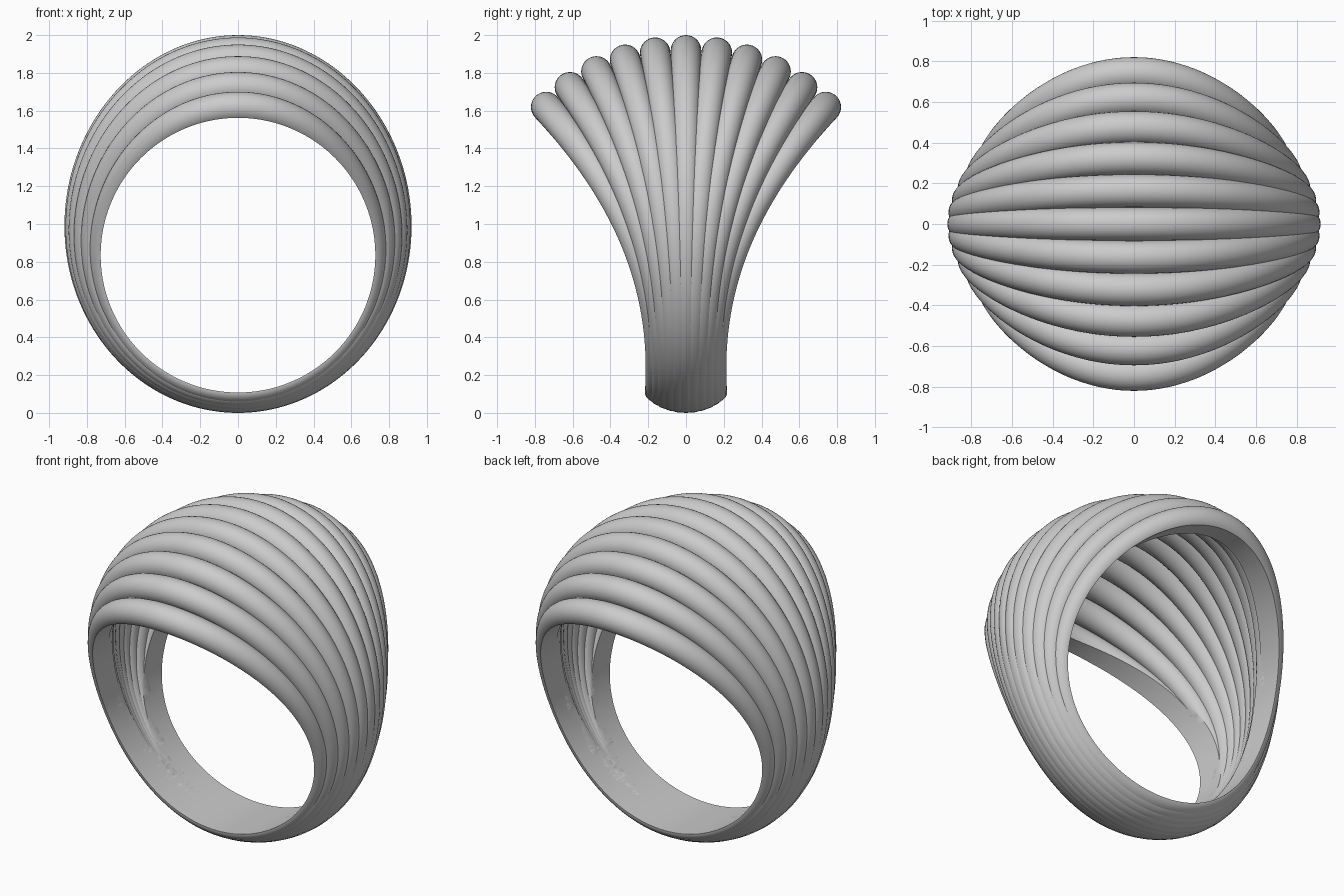
import bpy, bmesh
from math import sin, cos, pi, radians
from mathutils import Vector

if "Cube" in bpy.data.objects:
    bpy.data.objects.remove(bpy.data.objects["Cube"])

RIBS = 5              # ribs on each side of the middle one
STEP = radians(8.85)  # angle between neighbouring ribs on the fan arc
HOLE_R, HOLE_Z = 0.727, 0.835
N, M = 160, 32        # segments along / around each rib


def radius(t):
    """Rib thickness: slimmer towards the bottom band."""
    return 0.06 + 0.021 * ((1 - cos(t)) / 2) ** 2


def path_point(i, t):
    """Centre line of rib i; t = 0 at the bottom, pi at the crown."""
    c = (1 - cos(t)) / 2
    bow = (1 - cos(i * STEP)) / (1 - cos(RIBS * STEP))  # 0 middle, 1 outermost
    spread = sin(i * STEP) / sin(RIBS * STEP)
    z_low, z_top = 0.06 + 0.05 * bow, 1.919 - 0.3 * bow
    x = (0.919 - 0.135 * bow - radius(t)) * sin(t)
    y = spread * (0.137 + 0.603 * c ** 2.25)
    return Vector((x, y, z_low + (z_top - z_low) * c))


def make_rib(i):
    bm = bmesh.new()
    rings = []
    for k in range(N):
        t = 2 * pi * k / N
        p = path_point(i, t)
        tangent = (path_point(i, t + 0.005) - path_point(i, t - 0.005)).normalized()
        out = Vector((0, 1, 0)).cross(tangent).normalized()
        side = tangent.cross(out)
        r = radius(t)
        wide = r + 0.021 * ((1 + cos(t)) / 2) ** 4   # flatter section at the bottom
        rings.append([bm.verts.new(p + out * r * cos(2 * pi * j / M) + side * wide * sin(2 * pi * j / M))
                      for j in range(M)])
    for k in range(N):
        r, s = rings[k], rings[(k + 1) % N]
        for j in range(M):
            bm.faces.new((r[j], r[(j + 1) % M], s[(j + 1) % M], s[j]))
    bmesh.ops.recalc_face_normals(bm, faces=bm.faces[:])
    me = bpy.data.meshes.new("rib")
    bm.to_mesh(me)
    bm.free()
    ob = bpy.data.objects.new(f"rib_{i + RIBS + 1}", me)
    bpy.context.collection.objects.link(ob)
    return ob


# finger hole cutter
bpy.ops.mesh.primitive_cylinder_add(vertices=192, radius=HOLE_R, depth=3,
                                    location=(0, 0, HOLE_Z), rotation=(pi / 2, 0, 0))
cutter = bpy.context.object
cutter.name = "finger_hole_cutter"
cutter.hide_render = True

# fanned ribs, overlapping into a plain band at the bottom
for i in range(-RIBS, RIBS + 1):
    rib = make_rib(i)
    mod = rib.modifiers.new("finger_hole", 'BOOLEAN')
    mod.operation = 'DIFFERENCE'
    mod.solver = 'EXACT'
    mod.object = cutter
    bpy.ops.object.select_all(action='DESELECT')
    rib.select_set(True)
    bpy.context.view_layer.objects.active = rib
    bpy.ops.object.modifier_apply(modifier=mod.name)
    bpy.ops.object.shade_smooth_by_angle(angle=radians(30))

bpy.data.objects.remove(cutter)
